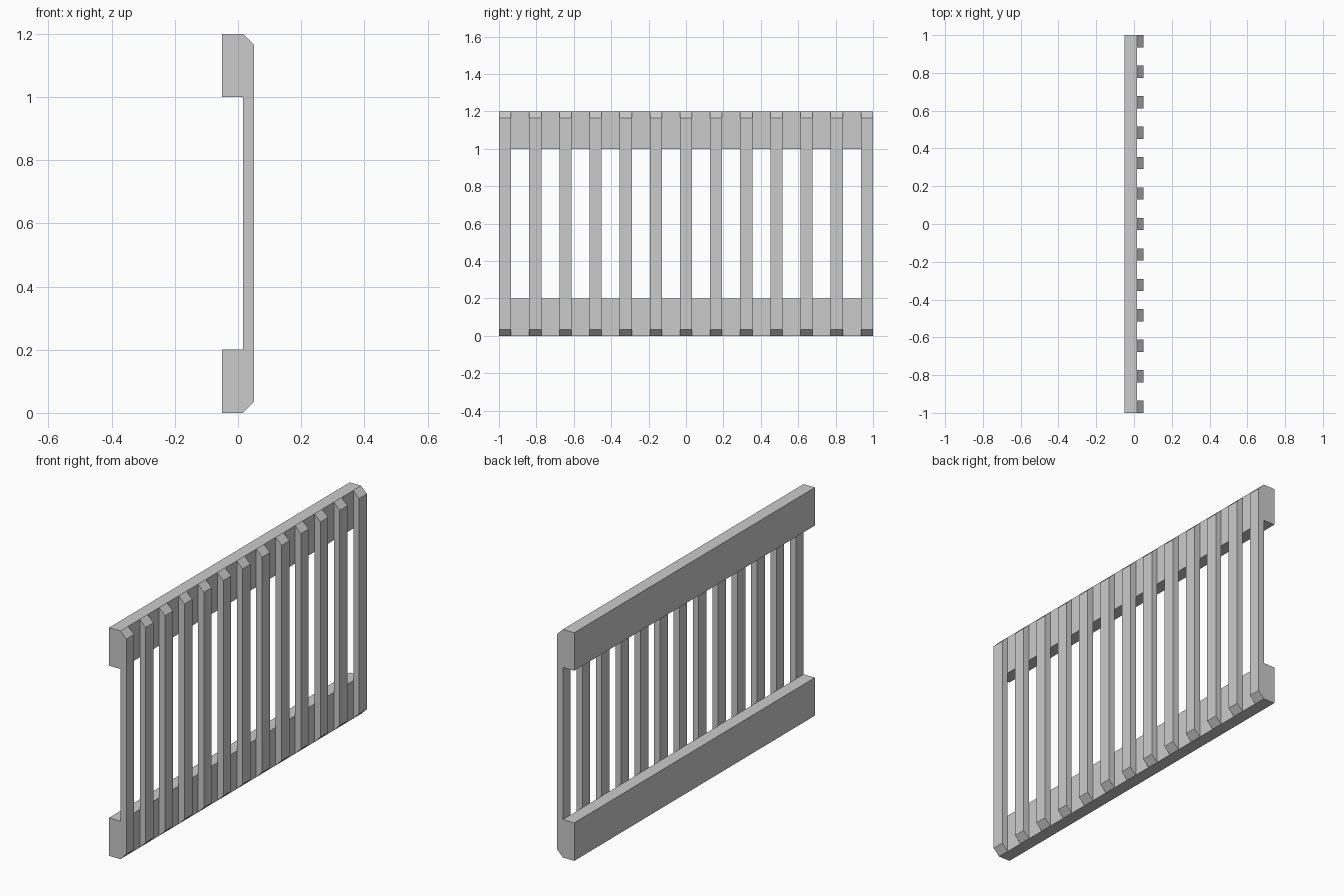
import bpy
import bmesh

cube = bpy.data.objects.get("Cube")
if cube:
    bpy.data.objects.remove(cube, do_unlink=True)

# One plain grey for the whole fence panel
GREY = (0.6, 0.6, 0.6, 1.0)
grey = bpy.data.materials.new("plain grey")
grey.use_nodes = True
grey.diffuse_color = GREY
grey.node_tree.nodes["Principled BSDF"].inputs["Base Color"].default_value = GREY

HEIGHT, HALF_LENGTH = 1.2, 1.0
BACK, JOINT, FRONT = -0.05, 0.016, 0.05
RAIL_HEIGHT = 0.2
SLATS, SLAT_WIDTH = 13, 0.065


def extrude_profile(name, profile, y_start, y_end):
    """Sweep an x-z outline along y into a solid prism."""
    bm = bmesh.new()
    face = bm.faces.new([bm.verts.new((x, y_start, z)) for x, z in profile])
    swept = bmesh.ops.extrude_face_region(bm, geom=[face])
    moved = [v for v in swept["geom"] if isinstance(v, bmesh.types.BMVert)]
    bmesh.ops.translate(bm, verts=moved, vec=(0, y_end - y_start, 0))
    bmesh.ops.recalc_face_normals(bm, faces=bm.faces)
    mesh = bpy.data.meshes.new(name)
    bm.to_mesh(mesh)
    bm.free()
    mesh.materials.append(grey)
    obj = bpy.data.objects.new(name, mesh)
    bpy.context.collection.objects.link(obj)
    return obj


# Two long horizontal rails
for name, base in (("bottom_rail", 0), ("top_rail", HEIGHT - RAIL_HEIGHT)):
    top = base + RAIL_HEIGHT
    outline = [(BACK, base), (JOINT, base), (JOINT, top), (BACK, top)]
    extrude_profile(name, outline, -HALF_LENGTH, HALF_LENGTH)

# Upright slats with bevelled ends, evenly spaced along the rails
bevel = FRONT - JOINT
slat_outline = [(JOINT, 0), (FRONT, bevel), (FRONT, HEIGHT - bevel), (JOINT, HEIGHT)]
spacing = (2 * HALF_LENGTH - SLAT_WIDTH) / (SLATS - 1)
for i in range(SLATS):
    start = -HALF_LENGTH + i * spacing
    extrude_profile(f"slat_{i + 1}", slat_outline, start, start + SLAT_WIDTH)
